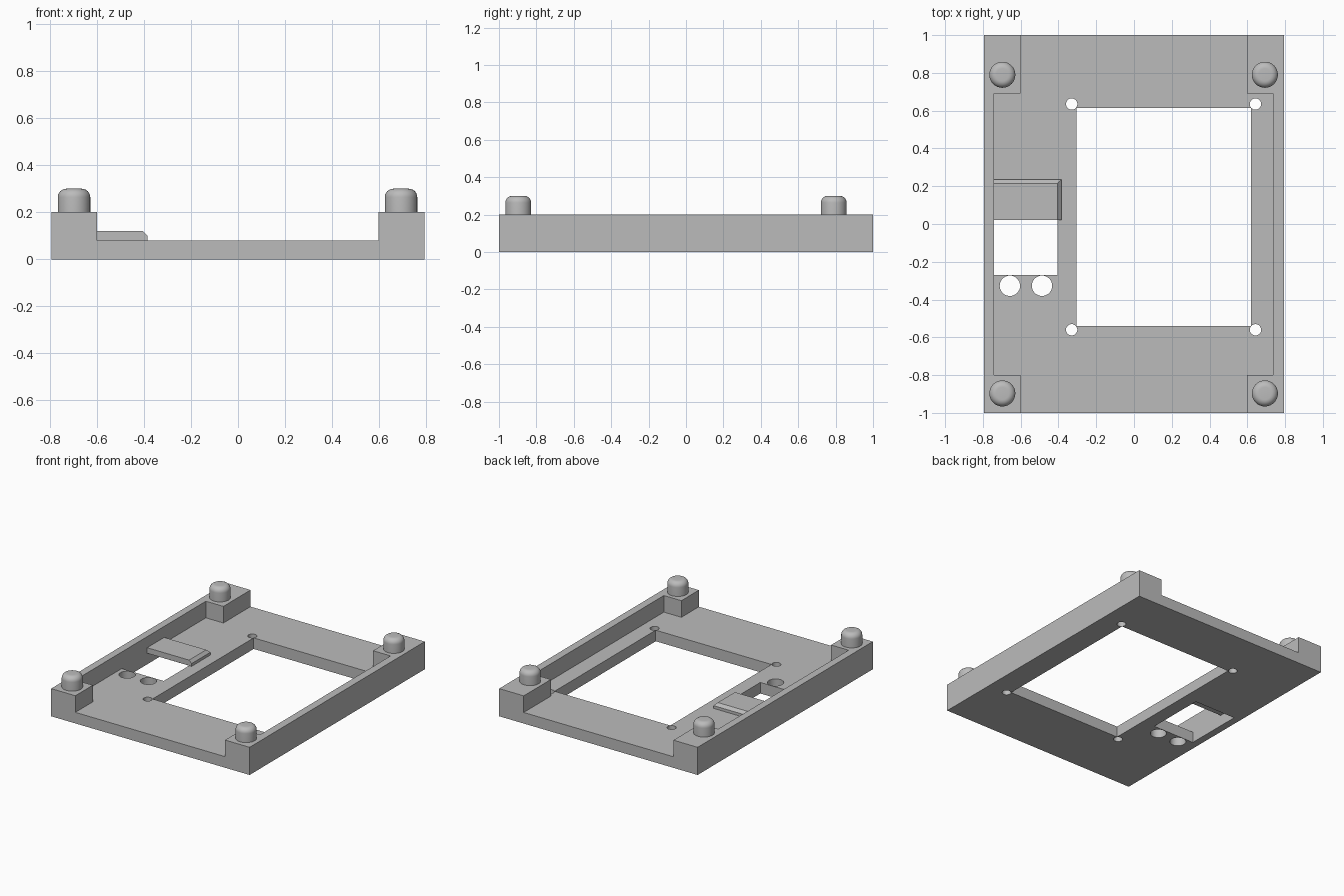
import bpy, bmesh
from math import sin, cos, pi, radians

cube = bpy.data.objects.get("Cube")
if cube:
    bpy.data.objects.remove(cube, do_unlink=True)

grey = bpy.data.materials.new("plain grey")
grey.use_nodes = True
grey.diffuse_color = (0.5, 0.5, 0.5, 1)
grey.node_tree.nodes["Principled BSDF"].inputs["Base Color"].default_value = (0.5, 0.5, 0.5, 1)


def finish(bm, name):
    bmesh.ops.recalc_face_normals(bm, faces=bm.faces)
    mesh = bpy.data.meshes.new(name)
    bm.to_mesh(mesh)
    bm.free()
    mesh.materials.append(grey)
    obj = bpy.data.objects.new(name, mesh)
    bpy.context.collection.objects.link(obj)
    return obj


def activate(obj):
    bpy.ops.object.select_all(action='DESELECT')
    obj.select_set(True)
    bpy.context.view_layer.objects.active = obj


def box(name, x, y, z):
    bm = bmesh.new()
    bmesh.ops.create_cube(bm, size=1)
    for v in bm.verts:
        v.co = [lo if c < 0 else hi for c, (lo, hi) in zip(v.co, (x, y, z))]
    return finish(bm, name)


def rod(name, x, y, r):
    bm = bmesh.new()
    bmesh.ops.create_cone(bm, cap_ends=True, segments=32, radius1=r, radius2=r, depth=1)
    bmesh.ops.translate(bm, verts=bm.verts, vec=(x, y, 0))
    return finish(bm, name)


def cut(target, cutter):
    cutter.hide_render = True
    activate(target)
    mod = target.modifiers.new("cut", 'BOOLEAN')
    mod.operation = 'DIFFERENCE'
    mod.solver = 'EXACT'
    mod.object = cutter
    bpy.ops.object.modifier_apply(modifier=mod.name)
    bpy.data.objects.remove(cutter, do_unlink=True)


# Frame: full block, hollowed to leave a floor, side walls and corner posts
RIGHT, LEFT, FLOOR = -0.793, 0.793, 0.08
frame = box("frame", (RIGHT, LEFT), (-1, 1), (0, 0.2))
cut(frame, box("tray_recess", (-0.74, 0.737), (-0.8, 0.69), (FLOOR, 0.5)))
cut(frame, box("end_recess", (-0.6, 0.597), (-1.2, 1.2), (FLOOR, 0.5)))

# Screen window, small slot, screw holes and button holes
cut(frame, box("window", (-0.305, 0.62), (-0.54, 0.615), (-0.5, 0.5)))
cut(frame, box("slot", (-0.74, -0.405), (-0.27, 0.16), (-0.5, FLOOR + 0.02)))
for x in (-0.33, 0.643):
    for y in (-0.56, 0.635):
        cut(frame, rod("screw_hole", x, y, 0.03))
for x in (-0.657, -0.487):
    cut(frame, rod("button_hole", x, -0.327, 0.054))
activate(frame)
bpy.ops.object.shade_smooth_by_angle(angle=radians(30))

# Ledge over the slot, chamfered along its outer top edges
ledge = box("slot_ledge", (-0.74, -0.385), (0.02, 0.235), (FLOOR, 0.12))
bm = bmesh.new()
bm.from_mesh(ledge.data)
edges = [e for e in bm.edges if all(v.co.z > 0.1 for v in e.verts)
         and (all(v.co.x > -0.5 for v in e.verts) or all(v.co.y > 0.1 for v in e.verts))]
bmesh.ops.bevel(bm, geom=edges, offset=0.02, segments=1, affect='EDGES')
bm.to_mesh(ledge.data)
bm.free()


# Rounded pegs on the corner posts
def peg(name, x, y, r=0.069, base=0.2, top=0.3, fillet=0.036):
    profile = [(0, base), (r, base)]
    for i in range(9):
        a = i / 8 * pi / 2
        profile.append((r - fillet + fillet * cos(a), top - fillet + fillet * sin(a)))
    profile.append((0, top))
    bm = bmesh.new()
    verts = [bm.verts.new((px, 0, pz)) for px, pz in profile]
    edges = [bm.edges.new(pair) for pair in zip(verts, verts[1:])]
    bmesh.ops.spin(bm, geom=verts + edges, cent=(0, 0, 0), axis=(0, 0, 1),
                   angle=2 * pi, steps=32, use_merge=True)
    bmesh.ops.remove_doubles(bm, verts=bm.verts, dist=0.0005)
    bmesh.ops.translate(bm, verts=bm.verts, vec=(x, y, 0))
    activate(finish(bm, name))
    bpy.ops.object.shade_smooth_by_angle(angle=radians(40))


for side, x in (("right", -0.697), ("left", 0.693)):
    for end, y in (("front", -0.897), ("back", 0.79)):
        peg(f"{end}_{side}_peg", x, y)
